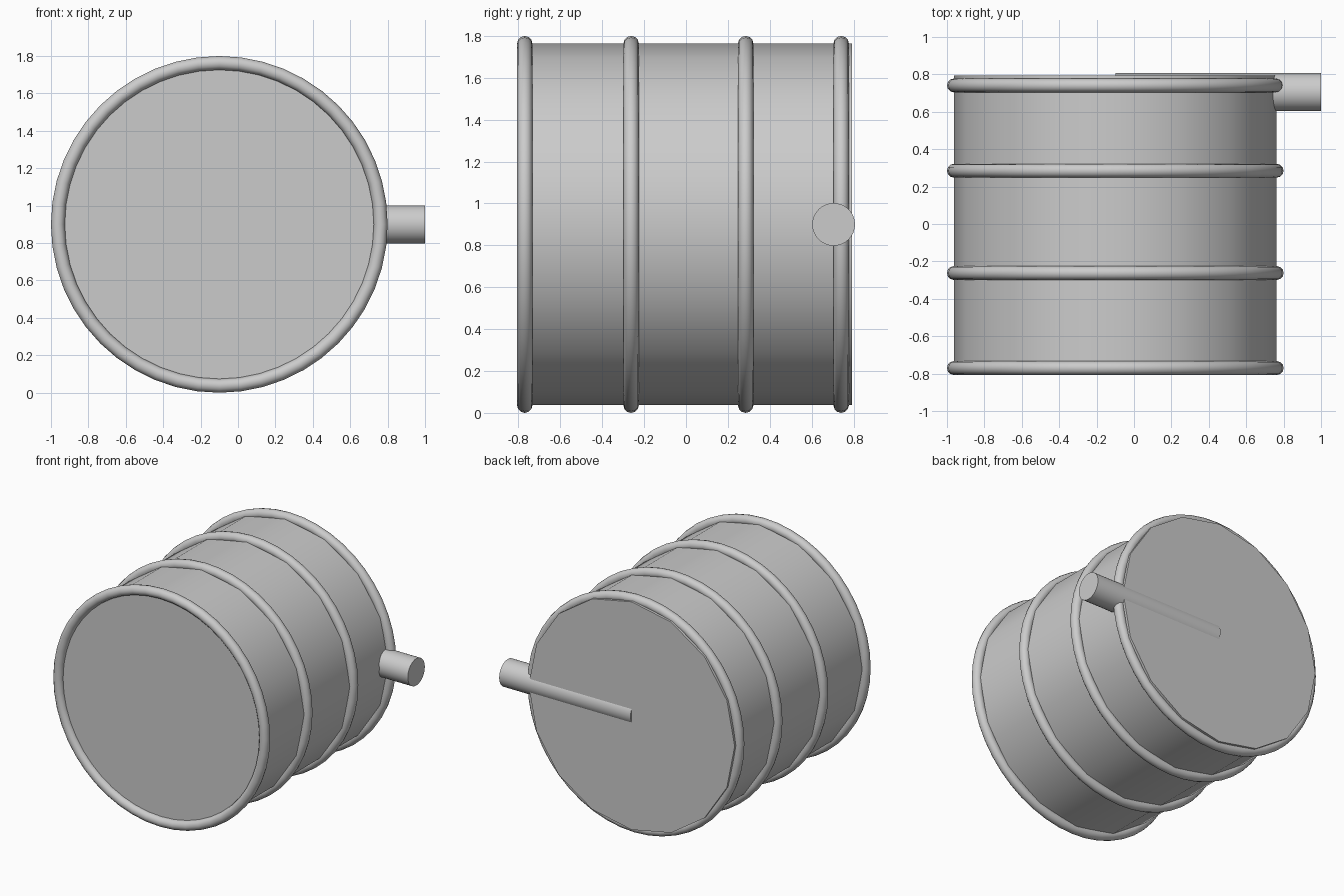
import bpy, math
from mathutils import Matrix

cube = bpy.data.objects.get("Cube")
if cube:
    bpy.data.objects.remove(cube)

grey = bpy.data.materials.new("plain_grey")
grey.use_nodes = True
colour = (0.6, 0.6, 0.6, 1)
grey.diffuse_color = colour
grey.node_tree.nodes["Principled BSDF"].inputs["Base Color"].default_value = colour

CX, CZ, R, TUBE = -0.1, 0.9, 0.863, 0.037
ALONG_Y = (math.pi / 2, 0, 0)


def finish(name):
    ob = bpy.context.object
    ob.name = name
    ob.data.materials.append(grey)
    bpy.ops.object.shade_smooth_by_angle(angle=math.radians(40))
    return ob


# Drum lying on its side, closed at both ends
front, back = -0.77, 0.793
bpy.ops.mesh.primitive_cylinder_add(vertices=16, radius=R, depth=back - front,
                                    location=(CX, (front + back) / 2, CZ), rotation=ALONG_Y)
finish("drum_body")

# Round hoops
for name, y in (("front_hoop", -0.77), ("front_middle_hoop", -0.262),
                ("back_middle_hoop", 0.285), ("back_hoop", 0.741)):
    bpy.ops.mesh.primitive_torus_add(major_radius=R, minor_radius=TUBE,
                                     major_segments=48, minor_segments=12,
                                     location=(CX, y, CZ), rotation=ALONG_Y)
    finish(name)

# Outlet pipe from the drum axis out to the left, just breaking through the back
bpy.ops.mesh.primitive_cylinder_add(vertices=32, radius=0.102, depth=1 - CX,
                                    location=((1 + CX) / 2, 0.705, CZ),
                                    rotation=(0, math.pi / 2, 0))
finish("outlet_pipe")
